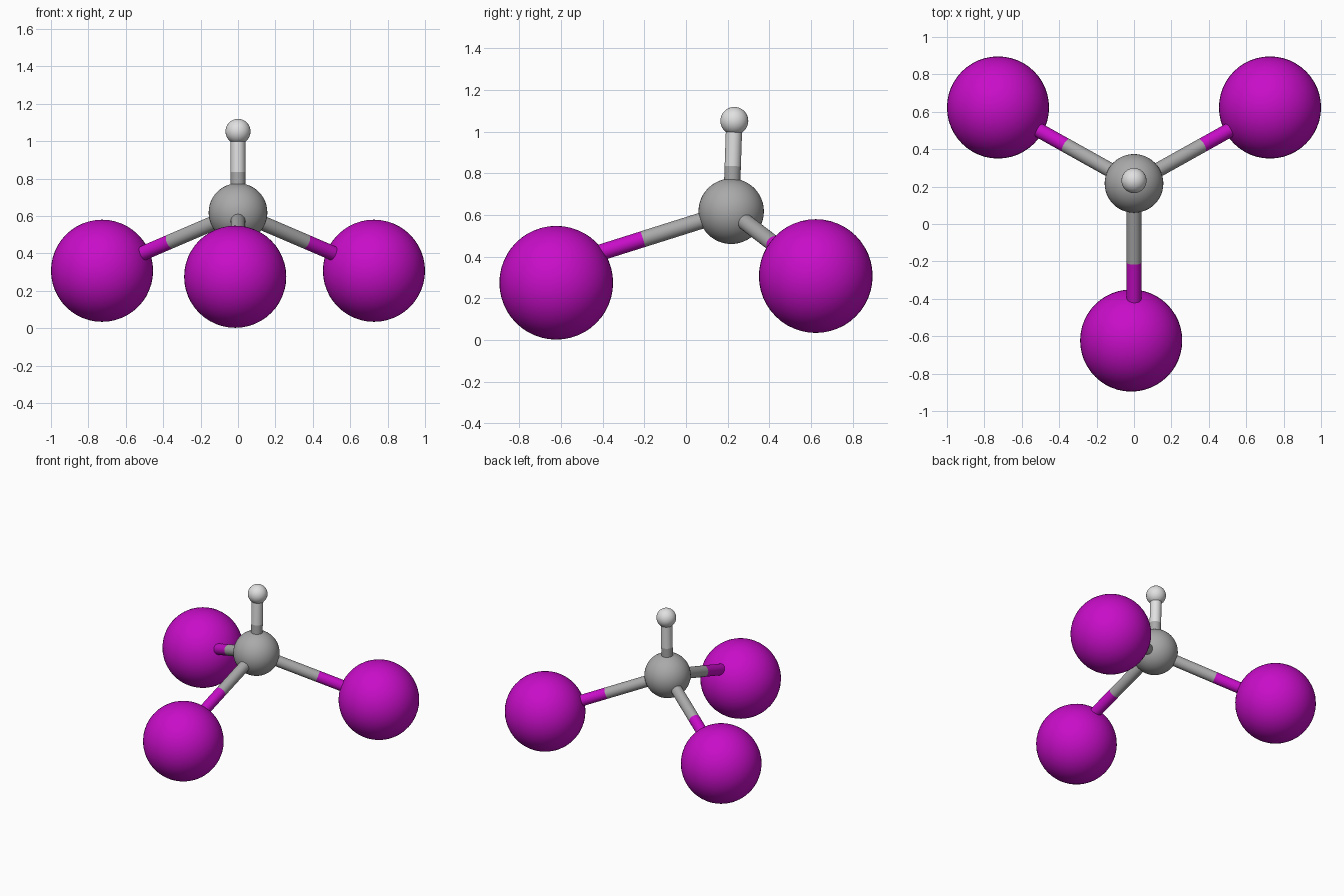
import bpy
from mathutils import Vector

if "Cube" in bpy.data.objects:
    bpy.data.objects.remove(bpy.data.objects["Cube"])


def material(name, rgb):
    m = bpy.data.materials.new(name)
    m.diffuse_color = (*rgb, 1.0)
    m.use_nodes = True
    m.node_tree.nodes["Principled BSDF"].inputs["Base Color"].default_value = m.diffuse_color
    return m


PURPLE = material("purple", (0.58, 0.004, 0.58))
GREY = material("grey", (0.40, 0.40, 0.40))
WHITE = material("pale_grey", (0.75, 0.75, 0.75))


def finish(name, mat):
    ob = bpy.context.object
    ob.name = name
    ob.data.materials.append(mat)
    bpy.ops.object.shade_smooth_by_angle(angle=0.7)
    return ob


def atom(name, centre, radius, mat):
    bpy.ops.mesh.primitive_uv_sphere_add(segments=48, ring_count=24, radius=radius, location=centre)
    return finish(name, mat)


def rod(name, a, b, mat, radius=0.039):
    a, b = Vector(a), Vector(b)
    d = b - a
    bpy.ops.mesh.primitive_cylinder_add(vertices=32, radius=radius, depth=d.length,
                                        location=(a + b) / 2,
                                        rotation=d.to_track_quat('Z', 'Y').to_euler())
    return finish(name, mat)


def bond(name, a, b, mat_a, mat_b):
    # two rods meeting halfway, each in the colour of its own atom
    mid = (Vector(a) + Vector(b)) / 2
    rod(name + "_inner", a, mid, mat_a)
    rod(name + "_outer", mid, b, mat_b)


# central atom and small top atom
centre = (0, 0.217, 0.618)
top = (0, 0.232, 1.052)
atom("central_atom", centre, 0.157, GREY)
atom("top_atom", top, 0.067, WHITE)
bond("top_bond", centre, top, GREY, WHITE)

# two rear atoms, mirrored in x
for side, s in (("left", -1), ("right", 1)):
    p = (s * 0.727, 0.623, 0.307)
    atom(side + "_large_atom", p, 0.273, PURPLE)
    bond(side + "_bond", centre, p, GREY, PURPLE)

# front atom sits slightly off the end of its bond
atom("front_large_atom", (-0.015, -0.623, 0.275), 0.273, PURPLE)
bond("front_bond", centre, (0, -0.629, 0.351), GREY, PURPLE)
